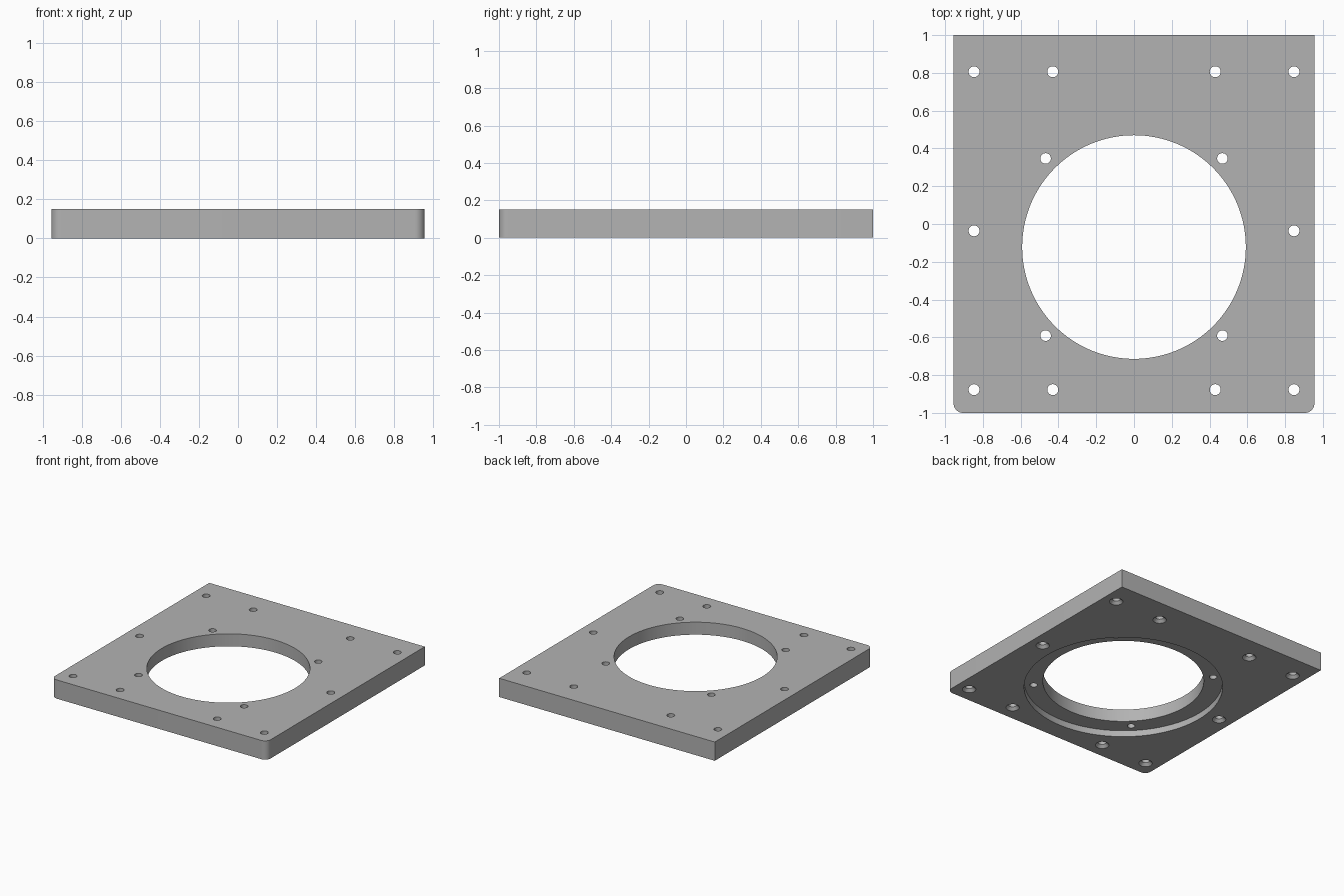
import bpy, bmesh, math

if "Cube" in bpy.data.objects:
    bpy.data.objects.remove(bpy.data.objects["Cube"])

HALF_X, HALF_Y, THICK = 0.955, 1.0, 0.15
BORE_Y = -0.122

metal = bpy.data.materials.new("plain grey")
metal.diffuse_color = (0.45, 0.45, 0.45, 1)
metal.use_nodes = True
metal.node_tree.nodes["Principled BSDF"].inputs["Base Color"].default_value = metal.diffuse_color


def make_object(name, bm):
    bmesh.ops.recalc_face_normals(bm, faces=bm.faces)
    mesh = bpy.data.meshes.new(name)
    bm.to_mesh(mesh)
    bm.free()
    mesh.materials.append(metal)
    obj = bpy.data.objects.new(name, mesh)
    bpy.context.collection.objects.link(obj)
    return obj


def add_turned(bm, x, y, profile, sides):
    """Closed turned solid from (radius, height) pairs, bottom to top."""
    rings = [[bm.verts.new((x + r * math.cos(2 * math.pi * i / sides),
                            y + r * math.sin(2 * math.pi * i / sides), z))
              for i in range(sides)] for r, z in profile]
    for low, high in zip(rings, rings[1:]):
        for i in range(sides):
            j = (i + 1) % sides
            bm.faces.new((low[i], low[j], high[j], high[i]))
    bm.faces.new(rings[0][::-1])
    bm.faces.new(rings[-1])


# Plate with two rounded front corners
bm = bmesh.new()
bmesh.ops.create_cube(bm, size=1)
for v in bm.verts:
    v.co = (v.co.x * 2 * HALF_X, v.co.y * 2 * HALF_Y, (v.co.z + 0.5) * THICK)
front_edges = [e for e in bm.edges
               if all(v.co.y < 0 for v in e.verts)
               and abs(e.verts[0].co.z - e.verts[1].co.z) > 0.1]
bmesh.ops.bevel(bm, geom=front_edges, offset=0.05, segments=10,
                profile=0.5, affect='EDGES')
plate = make_object("mounting_plate", bm)

# Central bore with a shallow recess on the underside
bm = bmesh.new()
add_turned(bm, 0, BORE_Y, [(0.73, -0.05), (0.73, 0.05), (0.592, 0.05), (0.592, 0.2)], 128)
bore = make_object("bore_cutter", bm)

# Screw holes: ten countersunk from below, four plain around the bore
bm = bmesh.new()
countersunk = [(0.847, 0.806), (0.43, 0.806), (0.847, -0.036),
               (0.847, -0.877), (0.43, -0.877)]
for side in (-1, 1):
    for x, y in countersunk:
        add_turned(bm, side * x, y,
                   [(0.05, -0.02), (0.05, 0), (0.029, 0.022), (0.029, 0.2)], 32)
    for dy in (-0.469, 0.469):
        add_turned(bm, side * 0.468, BORE_Y + dy, [(0.028, -0.02), (0.028, 0.2)], 32)
holes = make_object("screw_hole_cutter", bm)

# Cut the openings
bpy.context.view_layer.objects.active = plate
for cutter in (bore, holes):
    cut = plate.modifiers.new(cutter.name, 'BOOLEAN')
    cut.operation = 'DIFFERENCE'
    cut.solver = 'EXACT'
    cut.object = cutter
    bpy.ops.object.modifier_apply(modifier=cut.name)
    bpy.data.objects.remove(cutter)

# Smooth the round walls and keep the rims sharp
bpy.ops.object.select_all(action='DESELECT')
plate.select_set(True)
bpy.ops.object.shade_smooth_by_angle(angle=math.radians(25))
